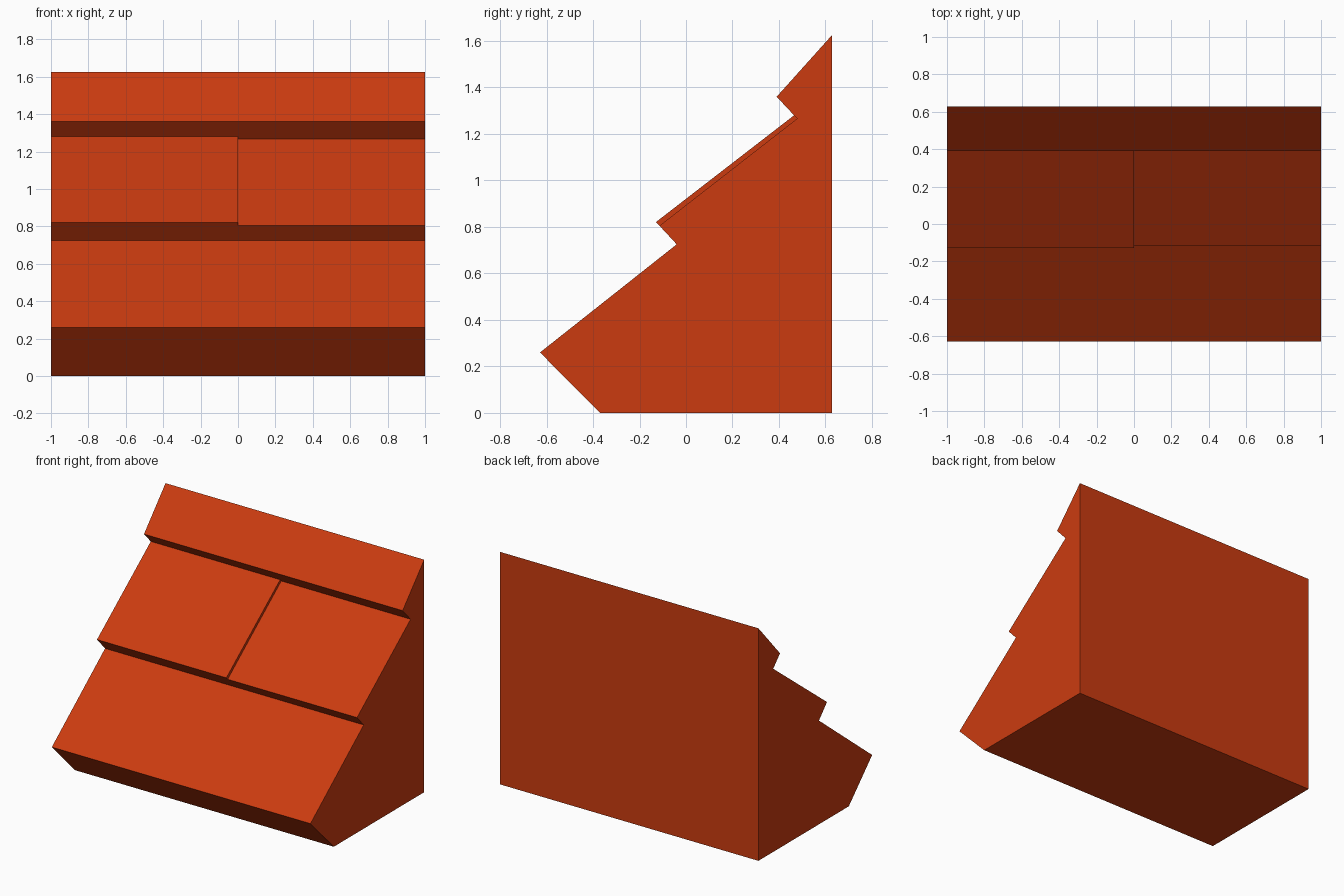
import bpy
import bmesh

cube = bpy.data.objects.get("Cube")
if cube:
    bpy.data.objects.remove(cube, do_unlink=True)

# Terracotta colour
color = (0.6, 0.044, 0.005, 1.0)
terracotta = bpy.data.materials.new("terracotta")
terracotta.use_nodes = True
terracotta.diffuse_color = color
terracotta.node_tree.nodes["Principled BSDF"].inputs["Base Color"].default_value = color


def extrude_profile(name, profile, x_start, x_end):
    """Sweep a (y, z) side profile along x into a closed solid."""
    bm = bmesh.new()
    face = bm.faces.new([bm.verts.new((x_start, y, z)) for y, z in profile])
    swept = bmesh.ops.extrude_face_region(bm, geom=[face])["geom"]
    moved = [v for v in swept if isinstance(v, bmesh.types.BMVert)]
    bmesh.ops.translate(bm, verts=moved, vec=(x_end - x_start, 0, 0))
    bmesh.ops.recalc_face_normals(bm, faces=bm.faces)
    mesh = bpy.data.meshes.new(name)
    bm.to_mesh(mesh)
    bm.free()
    mesh.materials.append(terracotta)
    obj = bpy.data.objects.new(name, mesh)
    bpy.context.collection.objects.link(obj)
    return obj


# Stepped roof wedge: three overlapping courses against a flat back
low_tile_bottom, low_tile_top = (-0.114, 0.805), (0.478, 1.266)
roof_profile = [
    (-0.37, 0), (-0.628, 0.26),
    (-0.04, 0.725), low_tile_bottom,
    low_tile_top, (0.39, 1.36),
    (0.628, 1.625), (0.628, 0),
]
extrude_profile("roof_body", roof_profile, -1, 1)

# Slightly raised tile on the right half of the middle course
raised_profile = [low_tile_bottom, (-0.129, 0.821), (0.465, 1.28), low_tile_top]
extrude_profile("raised_tile", raised_profile, -1, 0)
